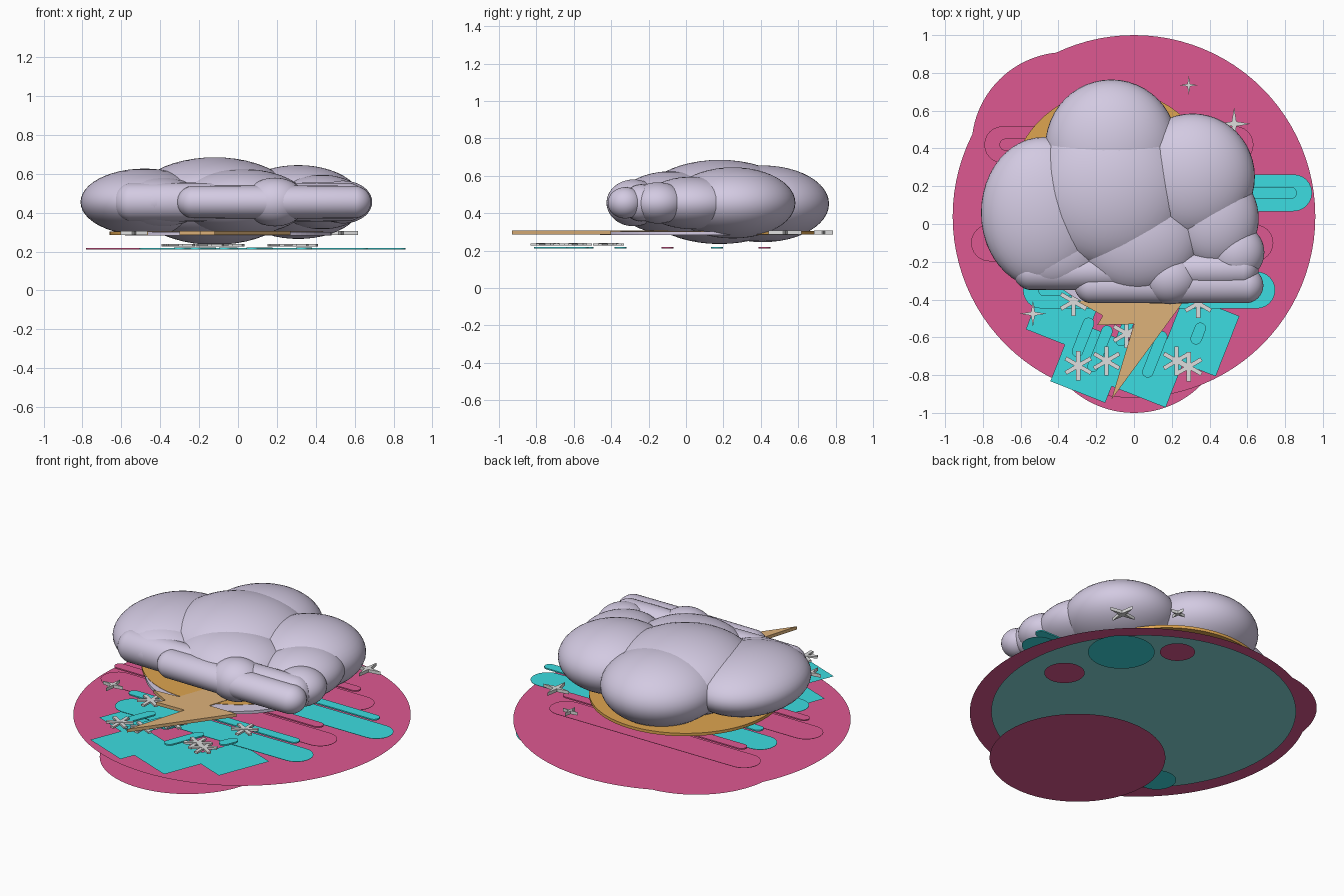
import bpy, bmesh, math
from mathutils import Matrix, Vector

if "Cube" in bpy.data.objects:
    bpy.data.objects.remove(bpy.data.objects["Cube"])


def material(name, r, g, b):
    lin = [((c / 255 + 0.055) / 1.055) ** 2.4 for c in (r, g, b)] + [1]
    m = bpy.data.materials.new(name)
    m.use_nodes = True
    m.diffuse_color = lin
    m.node_tree.nodes["Principled BSDF"].inputs["Base Color"].default_value = lin
    return m


PINK = material("pink", 222, 89, 145)
TEAL = material("teal", 60, 220, 225)
PALE_TEAL = material("pale teal", 133, 220, 220)
LAVENDER = material("lavender", 211, 202, 226)
GOLD = material("gold", 222, 165, 80)
TAN = material("tan", 222, 178, 122)
SILVER = material("silver", 222, 222, 222)


def finish(name, bm, mat):
    mesh = bpy.data.meshes.new(name)
    bm.to_mesh(mesh)
    bm.free()
    mesh.materials.append(mat)
    ob = bpy.data.objects.new(name, mesh)
    bpy.context.collection.objects.link(ob)
    return ob


def plate(name, outlines, z, thick, mat):
    """Flat outlines, optionally extruded upward from z."""
    bm = bmesh.new()
    for pts in outlines:
        face = bm.faces.new([bm.verts.new((x, y, z)) for x, y in pts])
        face.normal_update()
        if face.normal.z < 0:
            face.normal_flip()
        if thick:
            top = bmesh.ops.extrude_face_region(bm, geom=[face])["geom"]
            verts = [v for v in top if isinstance(v, bmesh.types.BMVert)]
            bmesh.ops.translate(bm, verts=verts, vec=(0, 0, thick))
    if thick:
        bmesh.ops.recalc_face_normals(bm, faces=bm.faces)
    return finish(name, bm, mat)


def circle(x, y, r, n=96):
    return [(x + r * math.cos(i * math.tau / n), y + r * math.sin(i * math.tau / n))
            for i in range(n)]


def pill(x, y, length, width, angle=0):
    """Rounded bar; length is measured between the end centres."""
    pts = []
    for i in range(26):
        a = math.pi * (i if i < 13 else i - 1) / 12 - math.pi / 2
        side = 1 if i < 13 else -1
        pts.append(Vector((side * length / 2 + width / 2 * math.cos(a), width / 2 * math.sin(a))))
    rot = Matrix.Rotation(angle, 2)
    return [tuple(rot @ p + Vector((x, y))) for p in pts]


def box(x, y, w, h, angle):
    rot = Matrix.Rotation(angle, 2)
    return [tuple(rot @ Vector((sx * w / 2, sy * h / 2)) + Vector((x, y)))
            for sx, sy in ((-1, -1), (1, -1), (1, 1), (-1, 1))]


def star(x, y, r, points=4):
    return [(x + q * math.cos(a), y + q * math.sin(a)) for i in range(points * 2)
            for q, a in [((r if i % 2 == 0 else r * 0.2), i * math.pi / points)]]


def puff(name, loc, size):
    bm = bmesh.new()
    bmesh.ops.create_uvsphere(bm, u_segments=48, v_segments=24, radius=1)
    bmesh.ops.transform(bm, matrix=Matrix.Translation(loc) @ Matrix.Diagonal((*size, 1)),
                        verts=bm.verts)
    for f in bm.faces:
        f.smooth = True
    return finish(name, bm, LAVENDER)


# Background discs
plate("background_disc", [circle(0, 0.04, 0.96)], 0.06, 0, PINK)
plate("background_bulge", [circle(-0.36, 0.41, 0.5)], 0.058, 0, PINK)
plate("middle_disc", [circle(0, 0.085, 0.867)], 0.046, 0, PALE_TEAL)
plate("front_disc", [circle(0, -0.5, 0.5)], 0, 0, PINK)
plate("small_teal_dots", [circle(0.56, 0.555, 0.19, 48), circle(-0.53, -0.43, 0.11, 48)],
      0.02, 0, TEAL)
plate("small_pink_dots", [circle(0.315, 0.76, 0.1, 48), circle(0.655, 0.165, 0.115, 48)],
      0.02, 0, PINK)

# Wind stripes: a wide bar with a narrow bar floating above
for i, (y, x0, x1) in enumerate([(-0.35, -0.49, 0.65), (-0.1, -0.765, 0.64),
                                 (0.165, -0.63, 0.845), (0.42, -0.695, 0.535)]):
    mat = (TEAL, PINK)[i % 2]
    mid, length = (x0 + x1) / 2, x1 - x0
    plate("wide_stripe", [pill(mid, y, length, 0.195)], 0.13, 0.002, mat)
    plate("narrow_stripe", [pill(mid, y, length - 0.03, 0.064)], 0.211, 0.008, mat)

# Slanted rain panels and streaks
SLANT = math.radians(-21.5)
plate("rain_panels", [box(x, y, 0.312, 0.343, SLANT) for x, y in
                      ((0.35, -0.59), (-0.235, -0.73), (0.085, -0.755), (-0.365, -0.455))],
      0.116, 0, TEAL)
plate("rain_streaks", [pill(x, y, d, 0.06, SLANT + math.pi / 2) for x, y, d in
                       ((-0.27, -0.6, 0.16), (-0.18, -0.66, 0.2), (0.11, -0.69, 0.2),
                        (0.34, -0.58, 0.06), (-0.05, -0.57, 0.1))], 0.211, 0.009, TEAL)

# Snowflakes, each three crossed bars at slightly different heights
for x, y in ((-0.32, -0.41), (-0.295, -0.75), (-0.145, -0.725), (0.225, -0.725),
             (0.29, -0.755), (0.34, -0.42), (-0.04, -0.58)):
    for k in range(3):
        angle = math.pi / 2 + k * math.pi / 3
        plate("snowflake_bar", [box(x, y, 0.155, 0.022, angle)], 0.226 + k * 0.001, 0.012, SILVER)

# Four-point sparkles
plate("sparkles", [star(0.53, 0.53, 0.088), star(0.29, 0.735, 0.05), star(-0.535, -0.475, 0.07)],
      0.286, 0.02, SILVER)

# Sun, cloud backing and lightning bolt
plate("sun_disc", [circle(-0.11, 0.16, 0.55)], 0.286, 0.018, GOLD)
plate("cloud_backing", [circle(-0.05, 0.07, 0.53)], 0.284, 0.018, LAVENDER)
plate("lightning_bolt", [[(-0.12, -0.93), (0.27, -0.4), (0.08, -0.4), (0.18, -0.1), (-0.02, -0.1),
                          (-0.13, -0.4), (-0.3, -0.41), (-0.165, -0.485), (-0.195, -0.535),
                          (0, -0.53)]], 0.286, 0.02, TAN)

# Cloud puffs
Z = 0.455
for name, loc, size in (
        ("cloud_centre", (-0.12, 0.18, 0.46), (0.42, 0.42, 0.225)),
        ("cloud_back", (-0.12, 0.41, 0.45), (0.35, 0.355, 0.205)),
        ("cloud_left", (-0.48, 0.06, Z), (0.33, 0.4, 0.172)),
        ("cloud_right", (0.31, 0.25, Z), (0.33, 0.335, 0.19)),
        ("cloud_front", (0.02, -0.07, Z), (0.34, 0.3, 0.17)),
        ("cloud_right_front", (0.43, 0.03, Z), (0.23, 0.26, 0.14)),
        ("cloud_corner", (0.54, -0.15, Z), (0.15, 0.15, 0.11)),
        ("cloud_front_bump", (0.19, -0.28, Z), (0.16, 0.145, 0.125)),
        ("cloud_left_front", (-0.43, -0.14, Z), (0.27, 0.21, 0.13))):
    puff(name, loc, size)


def roll(name, x0, x1, y, r, h):
    """Soft horizontal roll along the cloud's front edge."""
    bm = bmesh.new()
    bmesh.ops.create_uvsphere(bm, u_segments=32, v_segments=16, radius=1,
                              matrix=Matrix.Rotation(math.pi / 2, 4, "Y"))
    for v in bm.verts:
        side = 0 if abs(v.co.x) < 1e-4 else math.copysign(1, v.co.x)
        v.co = ((x0 + x1) / 2 + side * (x1 - x0) / 2 + v.co.x * r, y + v.co.y * r, Z + v.co.z * h)
    for f in bm.faces:
        f.smooth = True
    return finish(name, bm, LAVENDER)


roll("cloud_front_roll", -0.22, 0.59, -0.325, 0.095, 0.085)
roll("cloud_left_roll", -0.54, -0.1, -0.25, 0.1, 0.1)
roll("cloud_right_roll", 0.25, 0.56, -0.24, 0.1, 0.1)
